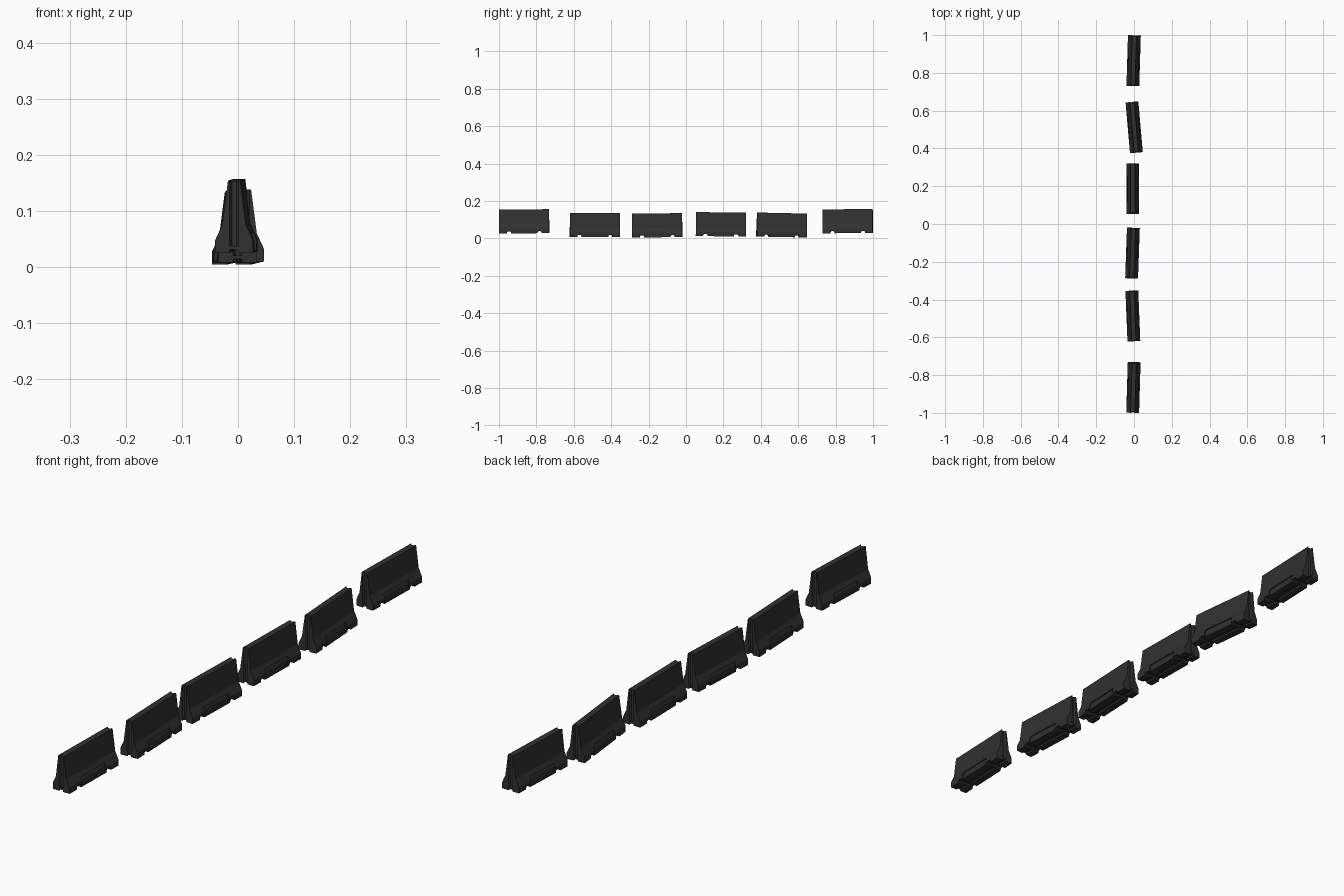
import bpy, bmesh
from math import radians

if "Cube" in bpy.data.objects:
    bpy.data.objects.remove(bpy.data.objects["Cube"])

L, H = 0.268, 0.128          # barrier length and height

mat = bpy.data.materials.new("dark_concrete")
mat.diffuse_color = (0.03, 0.03, 0.03, 1)
mat.use_nodes = True
mat.node_tree.nodes["Principled BSDF"].inputs["Base Color"].default_value = mat.diffuse_color


def prism(name, pts, depth, axis):
    """Closed profile extruded symmetrically along an axis."""
    bm = bmesh.new()
    place = {"y": lambda a, b, d: (a, d, b),
             "x": lambda a, b, d: (d, a, b),
             "z": lambda a, b, d: (a, b, d)}[axis]
    lo, hi = depth
    f = bm.faces.new([bm.verts.new(place(a, b, lo)) for a, b in pts])
    new = bmesh.ops.extrude_face_region(bm, geom=[f])["geom"]
    for v in new:
        if isinstance(v, bmesh.types.BMVert):
            v.co["xyz".index(axis)] = hi
    bmesh.ops.recalc_face_normals(bm, faces=bm.faces[:])
    me = bpy.data.meshes.new(name)
    bm.to_mesh(me)
    bm.free()
    ob = bpy.data.objects.new(name, me)
    bpy.context.collection.objects.link(ob)
    return ob


def mirrored(half):
    return half + [(-a, b) for a, b in reversed(half)]


# Barrier body: vertical foot, steep skirt, tapered wall
body = prism("barrier_body", mirrored([(0.034, 0), (0.034, 0.022), (0.021, 0.05), (0.011, H)]),
             (-L / 2, L / 2), "y")
cutters = []
for s in (-1, 1):
    # Fork notches through the foot
    c = s * 0.082
    cutters.append(prism("fork_notch", [(c - 0.012, -0.01), (c + 0.012, -0.01), (c + 0.012, 0.006),
                                        (c + 0.007, 0.011), (c - 0.007, 0.011), (c - 0.012, 0.006)],
                         (-0.06, 0.06), "x"))
    # Recessed panel between the notches
    cutters.append(prism("skirt_panel", [(s * 0.029, 0.004), (s * 0.06, 0.004), (s * 0.06, 0.034),
                                         (s * 0.0245, 0.034), (s * 0.029, 0.023)], (-0.067, 0.067), "y"))
    # Vertical joint groove in each end
    e = s * L / 2
    cutters.append(prism("end_groove", [(-0.008, e + s * 0.01), (-0.008, e), (-0.004, e - s * 0.006),
                                        (0.004, e - s * 0.006), (0.008, e), (0.008, e + s * 0.01)],
                         (0.012, H + 0.02), "z"))
# Drain channel along the underside
cutters.append(prism("drain_channel", [(-0.011, -0.01), (0.011, -0.01), (0.007, 0.006), (-0.007, 0.006)],
                     (-0.2, 0.2), "y"))

for c in cutters:
    m = body.modifiers.new(c.name, "BOOLEAN")
    m.operation, m.solver, m.object = "DIFFERENCE", "EXACT", c
bpy.context.view_layer.update()
mesh = bpy.data.meshes.new_from_object(body.evaluated_get(bpy.context.evaluated_depsgraph_get()))
mesh.name = "barrier"
mesh.materials.clear()
mesh.materials.append(mat)
for ob in cutters + [body]:
    bpy.data.objects.remove(ob)

# Row of barriers: x, y, base height, pitch, turn
row = [(-0.003, -0.865, 0.027, 0.5, -1.7),
       (-0.006, -0.487, 0.008, -0.2, 2.3),
       (-0.008, -0.154, 0.006, 0.4, -2.0),
       (-0.007, 0.186, 0.011, -0.8, 0.0),
       (0.001, 0.511, 0.0075, -1.2, 5.0),
       (-0.002, 0.865, 0.028, 0.4, -1.7)]
for i, (x, y, z, pitch, turn) in enumerate(row, 1):
    ob = bpy.data.objects.new(f"barrier_{i}", mesh)
    ob.location = (x, y, z)
    ob.rotation_euler = (radians(pitch), 0, radians(turn))
    bpy.context.collection.objects.link(ob)
